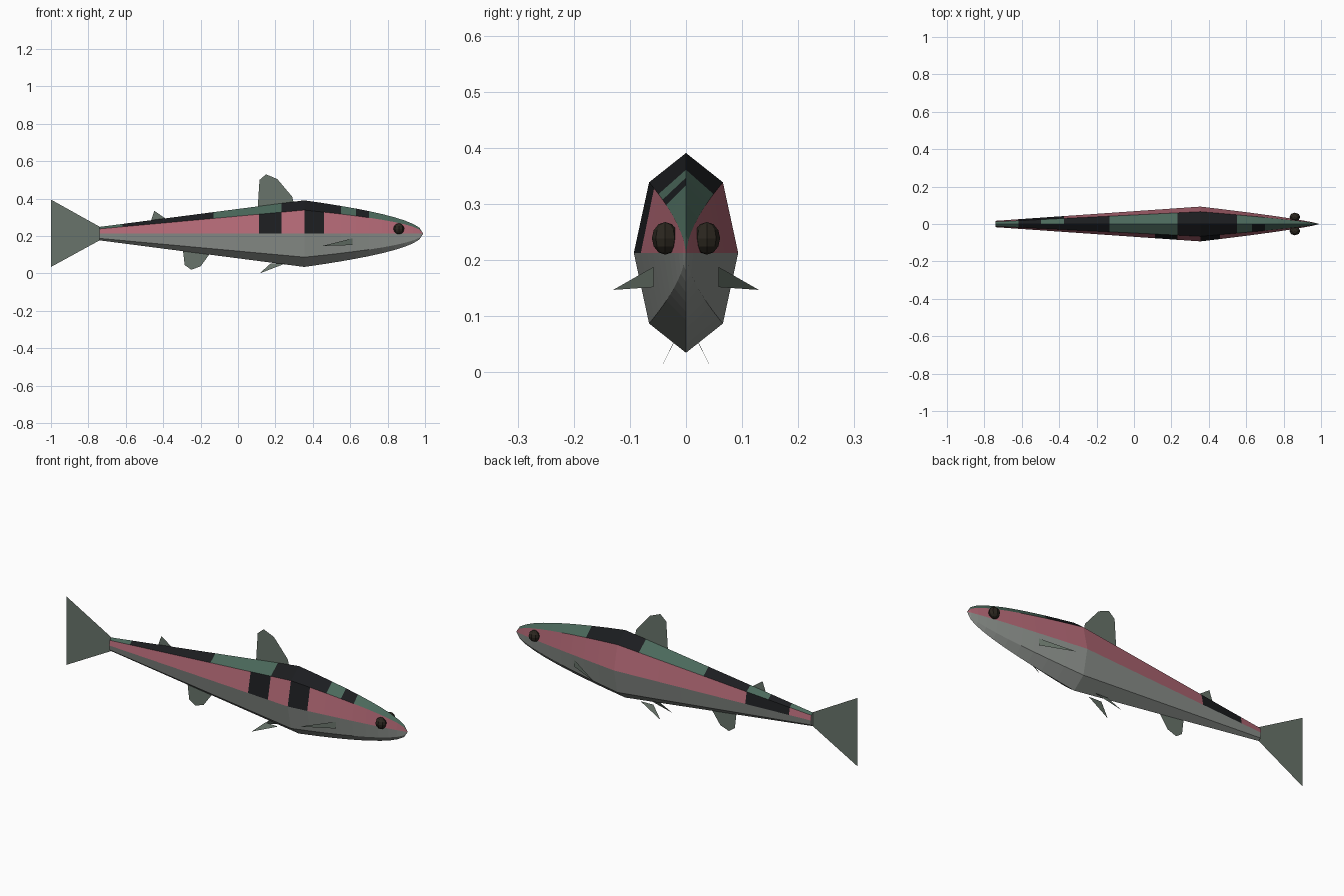
import bpy, bmesh
from math import sin, cos, pi
from mathutils import Matrix

if "Cube" in bpy.data.objects:
    bpy.data.objects.remove(bpy.data.objects["Cube"])

CZ = 0.213  # height of the body axis


def mat(name, r, g, b):
    m = bpy.data.materials.new(name)
    m.diffuse_color = (r, g, b, 1)
    m.use_nodes = True
    m.node_tree.nodes["Principled BSDF"].inputs["Base Color"].default_value = m.diffuse_color
    return m


GREY = mat("belly_grey", .28, .30, .28)
PINK = mat("flank_pink", .45, .14, .18)
GREEN = mat("back_green", .07, .14, .105)
DARK = mat("spot_dark", .011, .012, .014)
FIN = mat("fin_green", .14, .175, .145)
EYE = mat("eye_dark", .025, .02, .014)


def finish(name, bm, mats):
    me = bpy.data.meshes.new(name)
    bm.to_mesh(me)
    bm.free()
    for m in mats:
        me.materials.append(m)
    ob = bpy.data.objects.new(name, me)
    bpy.context.collection.objects.link(ob)
    return ob


# Body: eight-sided rings, straight taper to the tail, rounded taper to the nose
def ring_size(x):
    if x <= 0.355:
        t = (0.355 - x) / 1.095
        return 0.093 - 0.076 * t, 0.178 - 0.142 * t
    t = 1 - (x - 0.355) / 0.635
    return 0.093 * t ** 0.8, 0.178 * t ** 0.5


def in_spans(x, spans):
    return any(a < x < b for a, b in spans)


# Dark patches as x ranges, for each side
BACK_SPOTS = {-1: [(-.61, -.11), (.24, .55), (.63, .70)],
              1: [(-.61, -.48), (-.37, -.11), (.24, .55)]}
FLANK_SPOTS = {-1: [(.13, .24), (.355, .46)], 1: [(-.61, -.37)]}

xs = [-0.74 + 1.095 * i / 9 for i in range(10)]
xs += [.46, .55, .63, .70, .77, .835, .89, .935, .97]
bm = bmesh.new()
rings = []
for x in xs:
    w, h = ring_size(x)
    rings.append([bm.verts.new((x, w * cos(k * pi / 4), CZ + h * sin(k * pi / 4)))
                  for k in range(8)])
nose = bm.verts.new((0.99, 0, CZ))
bm.faces.new(rings[0])
for i, ring in enumerate(rings):
    for k in range(8):
        j = (k + 1) % 8
        if i + 1 < len(rings):
            f = bm.faces.new((ring[k], ring[j], rings[i + 1][j], rings[i + 1][k]))
            mid = (xs[i] + xs[i + 1]) / 2
        else:
            f = bm.faces.new((ring[k], ring[j], nose))
            mid = 0.98
        side = 1 if k < 2 else -1
        if k in (0, 3):
            f.material_index = 3 if in_spans(mid, FLANK_SPOTS[side]) else 1
        elif k in (1, 2):
            f.material_index = 3 if in_spans(mid, BACK_SPOTS[side]) else 2
bmesh.ops.recalc_face_normals(bm, faces=bm.faces)
finish("body", bm, [GREY, PINK, GREEN, DARK])


# Fins: flat single sheets
def fin(name, pts):
    bm = bmesh.new()
    bm.faces.new([bm.verts.new(p) for p in pts])
    bmesh.ops.triangulate(bm, faces=bm.faces)
    finish(name, bm, [FIN])


def mid_fin(name, pts):
    fin(name, [(x, 0, z) for x, z in pts])


mid_fin("tail_fin", [(-.74, .25), (-1, .395), (-.975, CZ), (-1, .035), (-.74, .177)])
mid_fin("dorsal_fin", [(.105, .345), (.115, .5), (.15, .53), (.21, .505),
                       (.29, .41), (.30, .37)])
mid_fin("rear_dorsal_fin", [(-.468, .275), (-.447, .335), (-.39, .295), (-.385, .28)])
mid_fin("anal_fin", [(-.295, .13), (-.285, .045), (-.25, .02), (-.2, .038),
                     (-.155, .1), (-.15, .125)])

# Paired fins and eyes
for s, label in ((-1, "right"), (1, "left")):
    fin(label + "_pectoral_fin", [(.612, s * .058, .188), (.612, s * .058, .152),
                                  (.45, s * .13, .147)])
    fin(label + "_pelvic_fin", [(.25, s * .022, .052), (.175, s * .022, .054),
                                (.115, s * .049, 0)])
    bm = bmesh.new()
    bmesh.ops.create_uvsphere(bm, u_segments=8, v_segments=6, radius=.029,
                              matrix=Matrix.Translation((.86, s * .037, .239))
                              @ Matrix.Diagonal((1, .82, 1, 1)))
    finish(label + "_eye", bm, [EYE])
